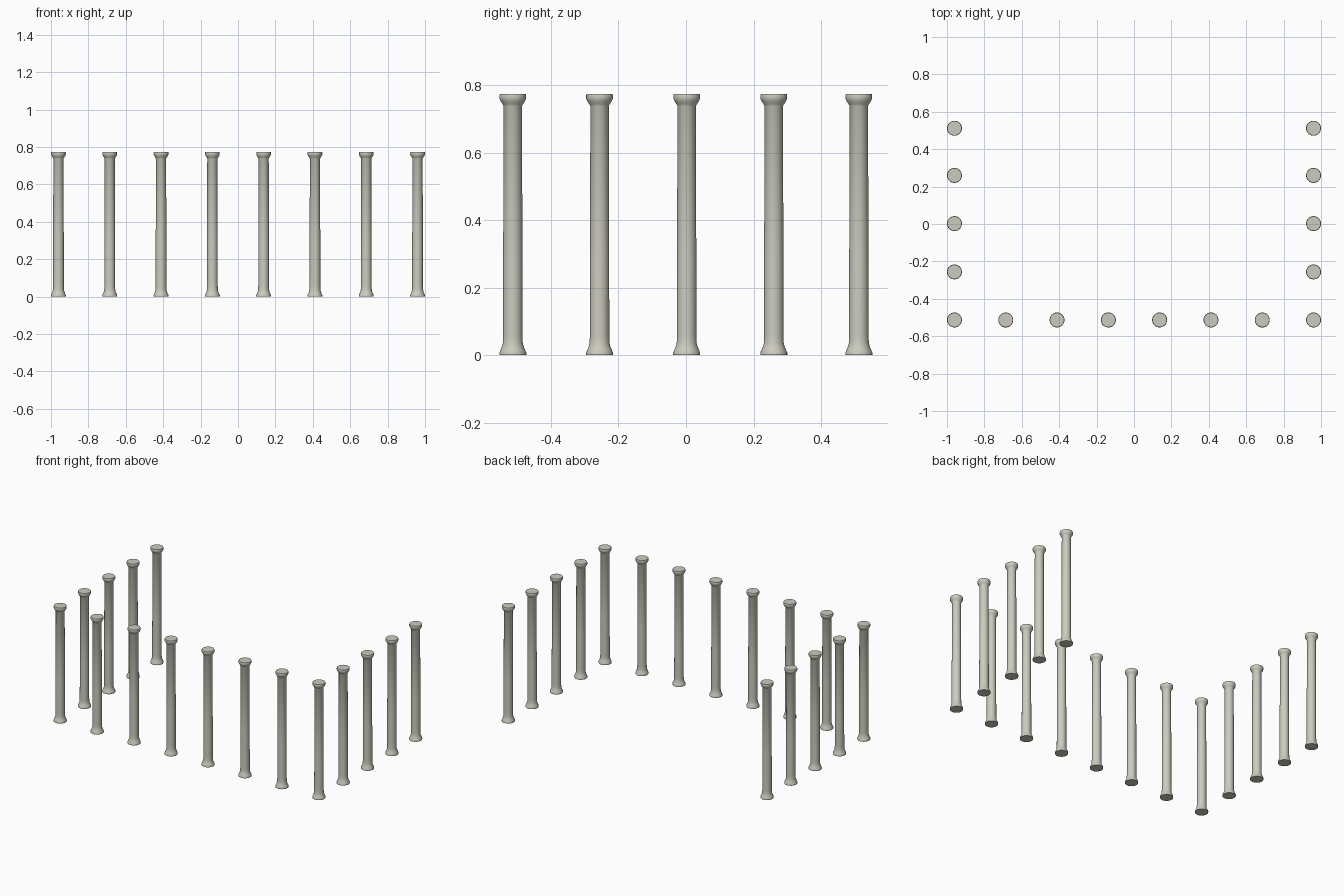
import bpy, bmesh, math

if "Cube" in bpy.data.objects:
    bpy.data.objects.remove(bpy.data.objects["Cube"])

stone = bpy.data.materials.new("pale_stone")
stone.diffuse_color = (0.60, 0.60, 0.52, 1)
stone.use_nodes = True
stone.node_tree.nodes["Principled BSDF"].inputs["Base Color"].default_value = stone.diffuse_color

# Column profile (radius, height): flared base, tapered shaft, rounded capital
PROFILE = [(0.040, 0), (0.040, 0.007), (0.037, 0.014), (0.032, 0.026),
           (0.0295, 0.036), (0.0288, 0.06), (0.0285, 0.30), (0.0272, 0.738),
           (0.030, 0.743), (0.036, 0.752), (0.0395, 0.760), (0.0395, 0.770),
           (0.038, 0.774)]
SIDES = 32


def column_mesh():
    bm = bmesh.new()
    rings = [[bm.verts.new((r * math.cos(2 * math.pi * i / SIDES),
                            r * math.sin(2 * math.pi * i / SIDES), z))
              for i in range(SIDES)] for r, z in PROFILE]
    for low, high in zip(rings, rings[1:]):
        for i in range(SIDES):
            j = (i + 1) % SIDES
            bm.faces.new((low[i], low[j], high[j], high[i]))
    # Flat end caps
    bm.faces.new(rings[0][::-1])
    bm.faces.new(rings[-1])
    mesh = bpy.data.meshes.new("column")
    bm.to_mesh(mesh)
    bm.free()
    mesh.materials.append(stone)
    return mesh


mesh = column_mesh()


def add_column(name, x, y):
    ob = bpy.data.objects.new(name, mesh)
    ob.location = (x, y, 0)
    bpy.context.collection.objects.link(ob)
    return ob


# Front row of eight
first = None
for i in range(8):
    ob = add_column(f"front_column_{i + 1}", -0.96 + i * 1.92 / 7, -0.513)
    first = first or ob

# Four more down each side
for side, x in (("left", -0.96), ("right", 0.96)):
    for i, y in enumerate((-0.256, 0.002, 0.26, 0.512)):
        add_column(f"{side}_column_{i + 1}", x, y)

# Smooth shading on the shared column mesh
bpy.context.view_layer.objects.active = first
first.select_set(True)
bpy.ops.object.shade_smooth_by_angle(angle=math.radians(40))
